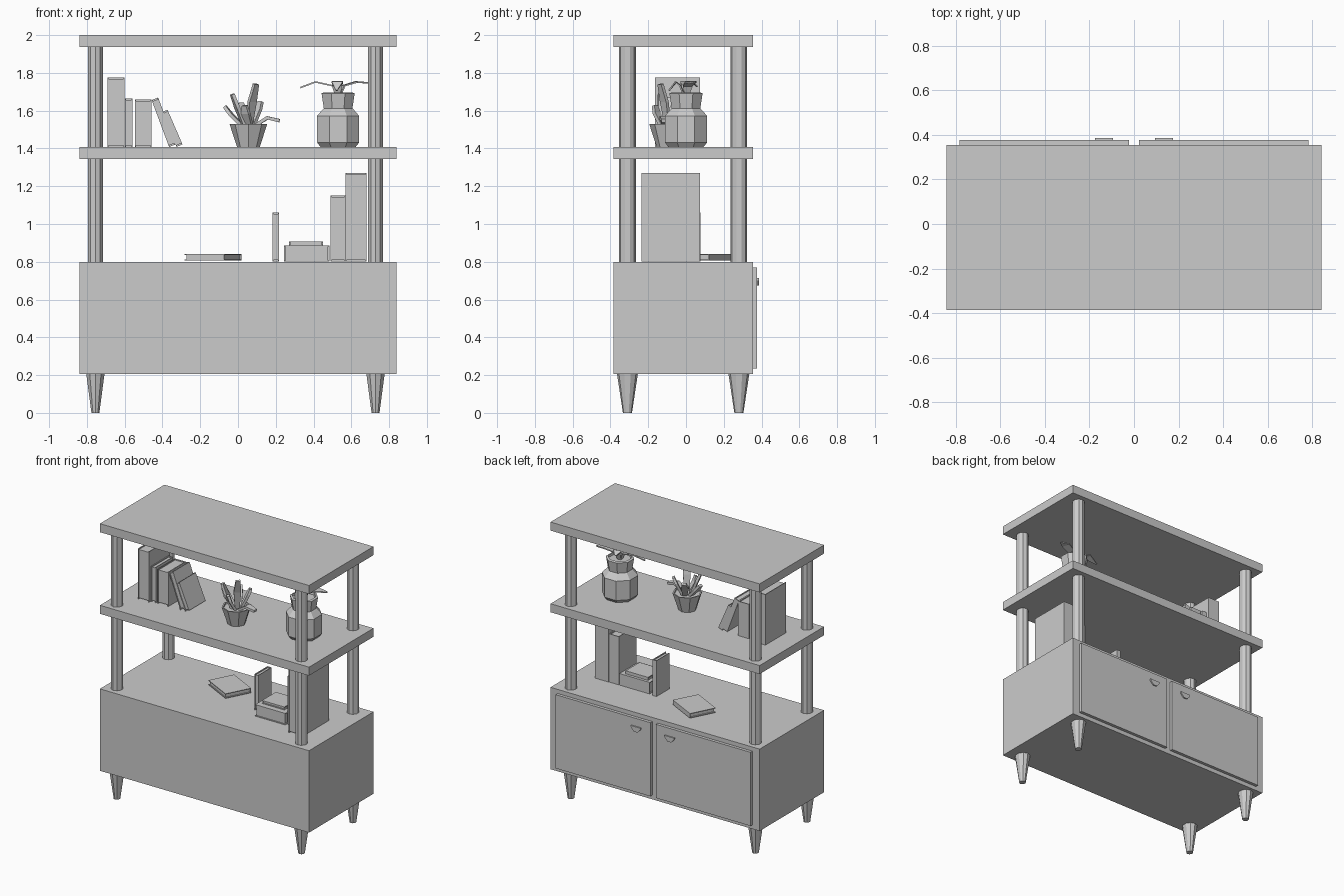
import bpy, bmesh, math
from mathutils import Vector, Matrix

if "Cube" in bpy.data.objects:
    bpy.data.objects.remove(bpy.data.objects["Cube"])

def finish(name, bm, loc=(0, 0, 0), rot=(0, 0, 0)):
    bmesh.ops.recalc_face_normals(bm, faces=bm.faces[:])
    me = bpy.data.meshes.new(name)
    bm.to_mesh(me)
    bm.free()
    ob = bpy.data.objects.new(name, me)
    ob.location, ob.rotation_euler = loc, rot
    bpy.context.collection.objects.link(ob)
    return ob

def add_box(bm, x0, x1, y0, y1, z0, z1):
    m = Matrix.Translation(((x0 + x1) / 2, (y0 + y1) / 2, (z0 + z1) / 2)) @ \
        Matrix.Diagonal((x1 - x0, y1 - y0, z1 - z0, 1))
    bmesh.ops.create_cube(bm, size=1, matrix=m)

def box(name, *b):
    bm = bmesh.new()
    add_box(bm, *b)
    return finish(name, bm)

def lathe(name, profile, sides, loc, turn=0.0, sx=1.0):
    """Faceted turned shape: profile is (radius, z), closed at both ends."""
    bm = bmesh.new()
    rings = []
    for r, z in profile:
        angs = [turn + 2 * math.pi * i / sides for i in range(sides)]
        rings.append([bm.verts.new((r * sx * math.cos(a), r * math.sin(a), z)) for a in angs])
    for a, b in zip(rings, rings[1:]):
        for i in range(sides):
            j = (i + 1) % sides
            bm.faces.new((a[i], a[j], b[j], b[i]))
    bm.faces.new(rings[0][::-1])
    bm.faces.new(rings[-1])
    return finish(name, bm, loc)

def book(name, t, h, d, loc, rot=(0, 0, 0)):
    """Covers, spine on +y and recessed pages; origin at the bottom left edge."""
    bm = bmesh.new()
    c = 0.005
    add_box(bm, 0, c, -d / 2, d / 2, 0, h)
    add_box(bm, t - c, t, -d / 2, d / 2, 0, h)
    add_box(bm, c, t - c, d / 2 - c, d / 2, 0, h)
    add_box(bm, c, t - c, -d / 2 + 0.006, d / 2 - c, 0.008, h - 0.008)
    return finish(name, bm, loc, [math.radians(a) for a in rot])

def leaf(name, path, widths, loc, thick=0.008):
    """Flat bent blade following path."""
    bm = bmesh.new()
    pts = [Vector(p) for p in path]
    run = pts[-1] - pts[0]
    side = Vector((-run.y, run.x, 0)).normalized()
    rings = []
    for i, (p, w) in enumerate(zip(pts, widths)):
        tan = (pts[min(i + 1, len(pts) - 1)] - pts[max(i - 1, 0)]).normalized()
        n = tan.cross(side).normalized() * thick / 2
        s = side * w / 2
        rings.append([bm.verts.new(p + o) for o in (s + n, n - s, -s - n, s - n)])
    for a, b in zip(rings, rings[1:]):
        for i in range(4):
            j = (i + 1) % 4
            bm.faces.new((a[i], a[j], b[j], b[i]))
    bm.faces.new(rings[0])
    bm.faces.new(rings[-1])
    return finish(name, bm, loc)

# cabinet body and shelves
Y0, Y1 = -0.385, 0.355
box("cabinet", -0.84, 0.84, Y0, Y1, 0.205, 0.80)
box("middle_shelf", -0.84, 0.84, Y0, Y1, 1.345, 1.407)
box("top_shelf", -0.84, 0.84, Y0, Y1, 1.938, 2.0)

# legs and shelf posts at the four corners
for x in (-0.755, 0.728):
    for y in (-0.31, 0.28):
        lathe("leg", [(0.024, 0), (0.055, 0.205)], 10, (x, y, 0), math.pi / 2, 0.92)
        lathe("lower_post", [(0.044, 0.80), (0.044, 1.345)], 10, (x, y, 0), math.pi / 2, 0.95)
        lathe("upper_post", [(0.044, 1.407), (0.044, 1.938)], 10, (x, y, 0), math.pi / 2, 0.95)

# doors with half-round handles
for s in (-1, 1):
    box("door", *sorted((s * 0.022, s * 0.783)), Y1, 0.377, 0.235, 0.77)
    bm = bmesh.new()
    vs = [bm.verts.new((s * 0.135 - 0.04 + dx, 0.377, z)) for dx, z in
          ((0, 0.713), (0.08, 0.713), (0.078, 0.70), (0.055, 0.675), (0.025, 0.675), (0.002, 0.70))]
    f = bm.faces.new(vs)
    ext = bmesh.ops.extrude_face_region(bm, geom=[f])
    for v in ext["geom"]:
        if isinstance(v, bmesh.types.BMVert):
            v.co.y += 0.009
    finish("handle", bm)

# books on the middle shelf: three upright, two leaning
book("upper_book_1", 0.09, 0.367, 0.238, (-0.69, -0.045, 1.408))
book("upper_book_2", 0.038, 0.257, 0.20, (-0.597, -0.045, 1.408))
book("upper_book_3", 0.087, 0.25, 0.20, (-0.545, -0.045, 1.408))
book("leaning_book_1", 0.037, 0.265, 0.19, (-0.365, -0.047, 1.408), (0, -20.4, 0))
book("leaning_book_2", 0.034, 0.20, 0.19, (-0.325, -0.047, 1.408), (0, -23.4, 0))

# books on the cabinet
book("tall_book", 0.11, 0.467, 0.308, (0.57, -0.081, 0.802))
book("medium_book", 0.08, 0.35, 0.20, (0.49, -0.03, 0.802))
book("thin_book", 0.034, 0.26, 0.15, (0.183, 0.002, 0.802))
book("stacked_book_lower", 0.084, 0.242, 0.22, (0.243, -0.04, 0.886), (0, 90, 0))
book("stacked_book_upper", 0.022, 0.18, 0.16, (0.27, -0.03, 0.908), (0, 90, 0))
a = math.radians(-27.3)
book("flat_book", 0.034, 0.24, 0.19,
     (-0.1325 - 0.12 * math.cos(a), 0.095 - 0.12 * math.sin(a), 0.84), (0, 90, -27.3))

# small tapered pot with upright succulent leaves
pot = (0.055, -0.095, 1.407)
lathe("small_pot", [(0.06, 0), (0.1, 0.123), (0.09, 0.123), (0.088, 0.112)], 8, pot)
blades = [
    ((-0.03, 0.01, 0.11), (-0.09, 0.02, 0.17), (-0.125, 0.03, 0.215)),
    ((-0.02, -0.02, 0.11), (-0.06, -0.03, 0.21), (-0.085, -0.04, 0.28)),
    ((0.005, 0.0, 0.11), (0.02, -0.02, 0.24), (0.04, -0.04, 0.333)),
    ((0.03, -0.01, 0.11), (0.10, -0.02, 0.155), (0.165, -0.02, 0.14)),
    ((0.0, 0.03, 0.11), (-0.03, 0.07, 0.19), (-0.04, 0.10, 0.23)),
    ((0.02, 0.03, 0.11), (0.05, 0.06, 0.20), (0.065, 0.07, 0.24)),
    ((0.01, -0.03, 0.11), (-0.015, -0.06, 0.18), (-0.02, -0.07, 0.22)),
]
for p in blades:
    leaf("blade_leaf", p, (0.03, 0.05, 0.03), pot, 0.018)

# large vase with drooping leaves
vase = (0.53, 0.0, 1.407)
lathe("vase", [(0.1, 0), (0.121, 0.025), (0.121, 0.165), (0.09, 0.198), (0.082, 0.205),
               (0.095, 0.285), (0.08, 0.29), (0.076, 0.275)], 8, vase, math.pi / 8)
for ang, reach, tip in ((180, 0.2, 0.315), (15, 0.165, 0.34), (265, 0.09, 0.30), (95, 0.06, 0.32)):
    c, s = math.cos(math.radians(ang)), math.sin(math.radians(ang))
    path = [(c * r, s * r, z) for r, z in
            ((0.01, 0.27), (0.03, 0.325), (reach * 0.6, 0.345), (reach, tip))]
    leaf("vase_leaf", path, (0.02, 0.05, 0.06, 0.008), vase)
